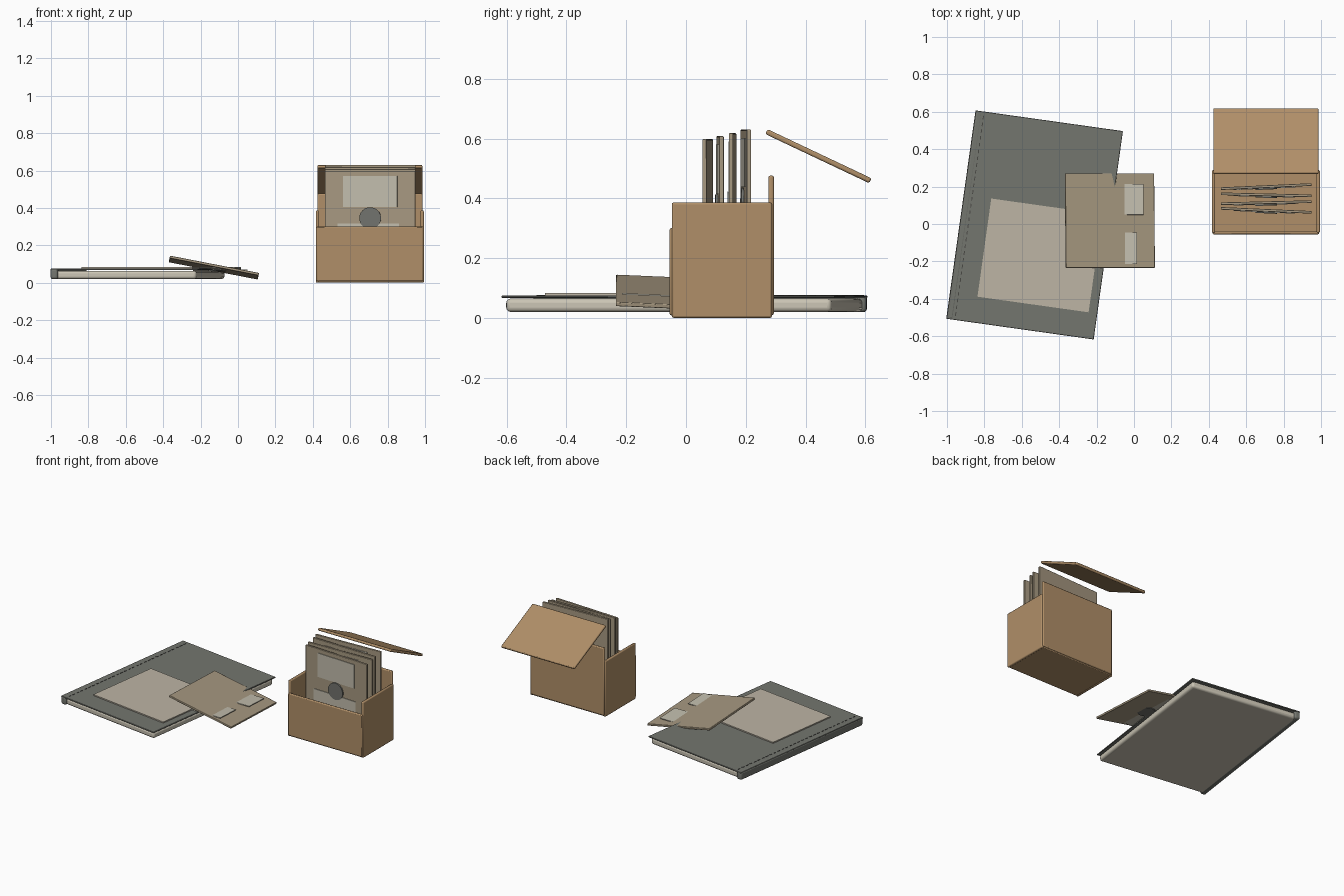
import bpy, math
from math import radians
from mathutils import Matrix, Vector, Euler

if "Cube" in bpy.data.objects:
    bpy.data.objects.remove(bpy.data.objects["Cube"])


def material(name, rgb):
    m = bpy.data.materials.new(name)
    lin = [((c / 255 + 0.055) / 1.055) ** 2.4 for c in rgb]
    m.diffuse_color = (*lin, 1)
    m.use_nodes = True
    m.node_tree.nodes["Principled BSDF"].inputs["Base Color"].default_value = m.diffuse_color
    return m


TAN = material("box tan", (176, 143, 104))
COVER = material("cover grey", (116, 118, 111))
PAPER = material("paper", (202, 196, 180))
TITLE = material("title beige", (189, 181, 165))
SHELL = material("disk shell", (167, 153, 129))
LABEL = material("label pale", (195, 190, 174))
HUB = material("hub grey", (114, 115, 110))
THREAD = material("thread dark", (72, 72, 68))


def finish(ob, name, mat, bevel, segments):
    ob.name = name
    ob.data.materials.append(mat)
    if bevel:
        b = ob.modifiers.new("bevel", 'BEVEL')
        b.width, b.segments = bevel, segments
        bpy.ops.object.shade_smooth_by_angle(angle=radians(40))
    return ob


def block(name, mat, size, loc, frame=Matrix(), bevel=0.0, segments=2):
    """Box of the given size at loc inside a parent frame."""
    bpy.ops.mesh.primitive_cube_add(size=1)
    ob = bpy.context.object
    ob.data.transform(Matrix.Diagonal((*size, 1)))
    ob.matrix_world = frame @ Matrix.Translation(loc)
    return finish(ob, name, mat, bevel, segments)


def hub(name, loc, frame):
    bpy.ops.mesh.primitive_cylinder_add(vertices=32, radius=0.058, depth=0.008)
    ob = bpy.context.object
    ob.matrix_world = frame @ Matrix.Translation(loc)
    bpy.ops.object.shade_smooth_by_angle(angle=radians(40))
    return finish(ob, name, HUB, 0, 0)


def place(loc, rot):
    return Matrix.Translation(loc) @ Euler([radians(a) for a in rot]).to_matrix().to_4x4()


DISK = (0.485, 0.505, 0.014)


def disk_fittings(prefix, frame, z):
    """Label, shutter and hub lying on a disk face (local xy plane)."""
    block(prefix + "_label", LABEL, (0.29, 0.165, 0.006), (0, 0.142, z), frame)
    block(prefix + "_shutter", LABEL, (0.33, 0.17, 0.006), (-0.01, -0.115, z), frame)
    hub(prefix + "_hub", (0, 0, z + 0.004), frame)


# Notebook: page block, cover, spine, title plate and stitching
nb = place((-0.531, -0.005, 0), (0, 0, -8))
block("notebook_pages", PAPER, (0.765, 1.10, 0.044), (0.005, 0, 0.042), nb, 0.014, 3)
block("notebook_cover", COVER, (0.795, 1.125, 0.008), (0, 0, 0.071), nb, 0.002, 1)
block("notebook_spine", COVER, (0.04, 1.125, 0.057), (-0.3785, 0, 0.0475), nb, 0.012, 3)
title_frame = place((-0.503, -0.168, 0), (0, 0, -8))
block("notebook_title_plate", TITLE, (0.60, 0.53, 0.008), (0, 0, 0.079), title_frame)
for i in range(30):
    block("stitch", THREAD, (0.005, 0.02, 0.003), (-0.352, -0.53 + i * 1.06 / 29, 0.0755), nb)

# Loose disk leaning on the notebook; its fittings lie flatter than the shell
block("loose_disk", SHELL, DISK, (0, 0, 0), place((-0.129, 0.018, 0.081), (-2.5, 11, 0)), 0.003, 2)
flat = place((-0.1, 0.0, 0.071), (-2.5, 0, 0))
block("loose_disk_label", LABEL, (0.29, 0.165, 0.005), (0.005, 0.132, 0), flat)
block("loose_disk_shutter", LABEL, (0.33, 0.17, 0.005), (-0.05, -0.13, 0), flat)
hub("loose_disk_hub", (0, 0, -0.005), flat)

# Storage box: floor, walls and open lid
block("box_floor", TAN, (0.56, 0.335, 0.02), (0.705, 0.12, 0.012), bevel=0.005)
block("box_front", TAN, (0.57, 0.018, 0.292), (0.705, -0.046, 0.154), bevel=0.006)
block("box_back", TAN, (0.562, 0.018, 0.467), (0.705, 0.285, 0.2425), bevel=0.006)
for side, s in (("left", -1), ("right", 1)):
    block("box_side_" + side, TAN, (0.018, 0.335, 0.386), (0.705 + s * 0.28, 0.12, 0.193), bevel=0.006)
block("box_lid", TAN, (0.562, 0.385, 0.018), (0, 0, 0), place((0.705, 0.443, 0.541), (-25.3, 0, 0)),
      bevel=0.006)

# Row of disks standing in the box, each turned slightly
for i, (y, top, turn) in enumerate([(0.073, 0.598, -2.5), (0.114, 0.608, 1.3),
                                    (0.156, 0.618, -1.3), (0.2, 0.63, 2.6)]):
    frame = (place((0.707, y, top - 0.2525), (0, 0, turn))
             @ Matrix.Rotation(radians(90), 4, 'X'))
    name = "stored_disk_%d" % (i + 1)
    block(name, SHELL, DISK, (0, 0, 0), frame, 0.003, 2)
    disk_fittings(name, frame, 0.008)
